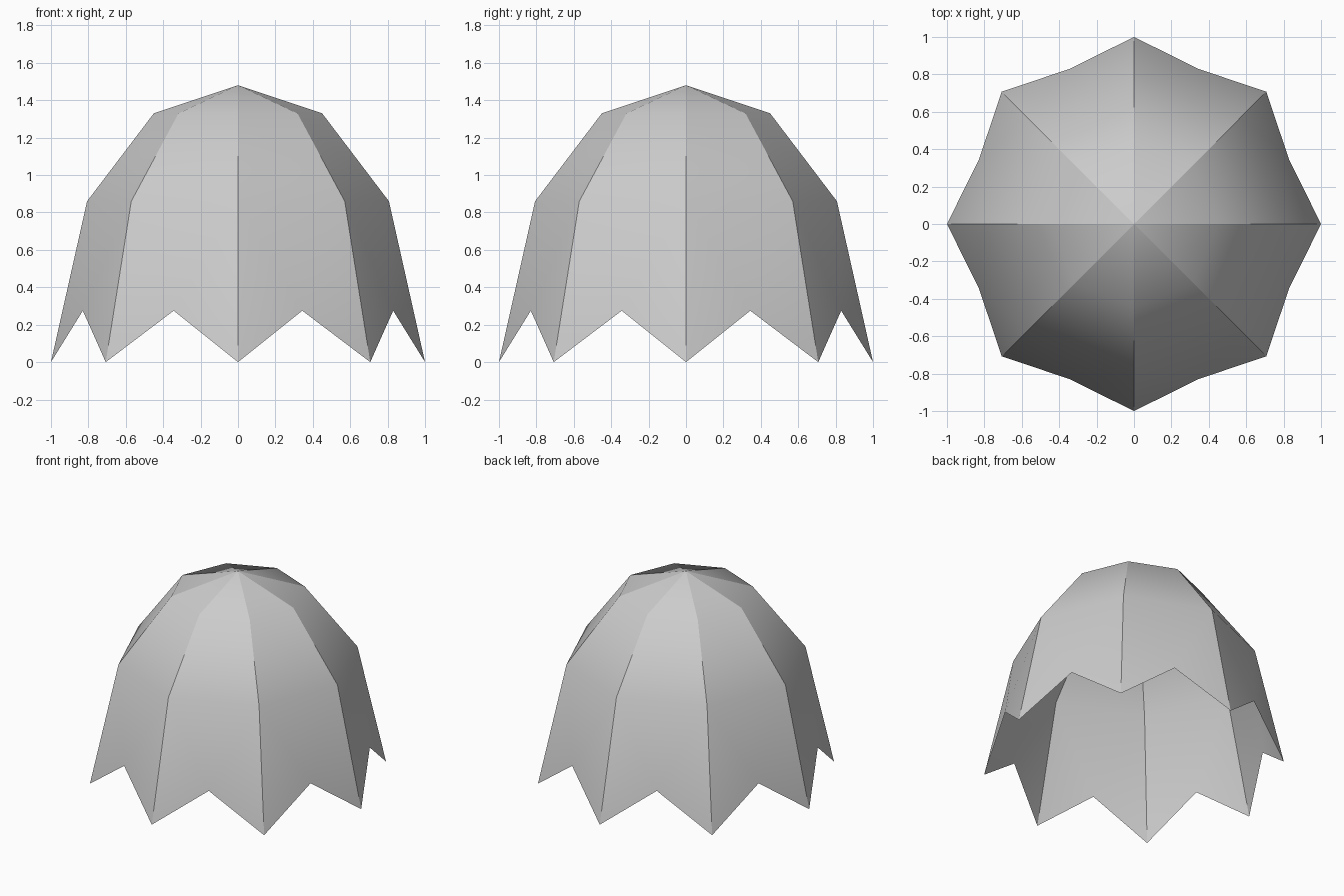
import bpy, bmesh
from math import cos, sin, pi

cube = bpy.data.objects.get("Cube")
if cube:
    bpy.data.objects.remove(cube, do_unlink=True)

# Plain grey cloth
grey = bpy.data.materials.new("grey")
grey.use_nodes = True
colour = (0.6, 0.6, 0.6, 1)
grey.diffuse_color = colour
grey.node_tree.nodes["Principled BSDF"].inputs["Base Color"].default_value = colour

SIDES = 8
RIB = [(0.45, 1.33), (0.807, 0.86), (1.0, 0.0)]   # radius, height from crown to tip
NOTCH = (0.898, 0.275)


def point(bm, radius, z, step):
    a = 2 * pi * step / SIDES
    return bm.verts.new((radius * cos(a), radius * sin(a), z))


# Open canopy: ribs joined by panels, with a notch between the tips
bm = bmesh.new()
apex = bm.verts.new((0, 0, 1.48))
ribs = [[point(bm, r, z, i) for r, z in RIB] for i in range(SIDES)]
for i in range(SIDES):
    top_a, mid_a, tip_a = ribs[i]
    top_b, mid_b, tip_b = ribs[(i + 1) % SIDES]
    notch = point(bm, *NOTCH, i + 0.5)
    for verts in ((apex, top_a, top_b), (top_a, mid_a, mid_b, top_b),
                  (mid_a, notch, mid_b), (mid_a, tip_a, notch),
                  (mid_b, notch, tip_b)):
        bm.faces.new(verts).smooth = True

# Crease along each rib, smooth inside each panel
for rib in ribs:
    chain = [apex] + rib
    for a, b in zip(chain, chain[1:]):
        bm.edges.get((a, b)).smooth = False

mesh = bpy.data.meshes.new("canopy")
bm.to_mesh(mesh)
bm.free()
mesh.materials.append(grey)
canopy = bpy.data.objects.new("canopy", mesh)
bpy.context.collection.objects.link(canopy)
